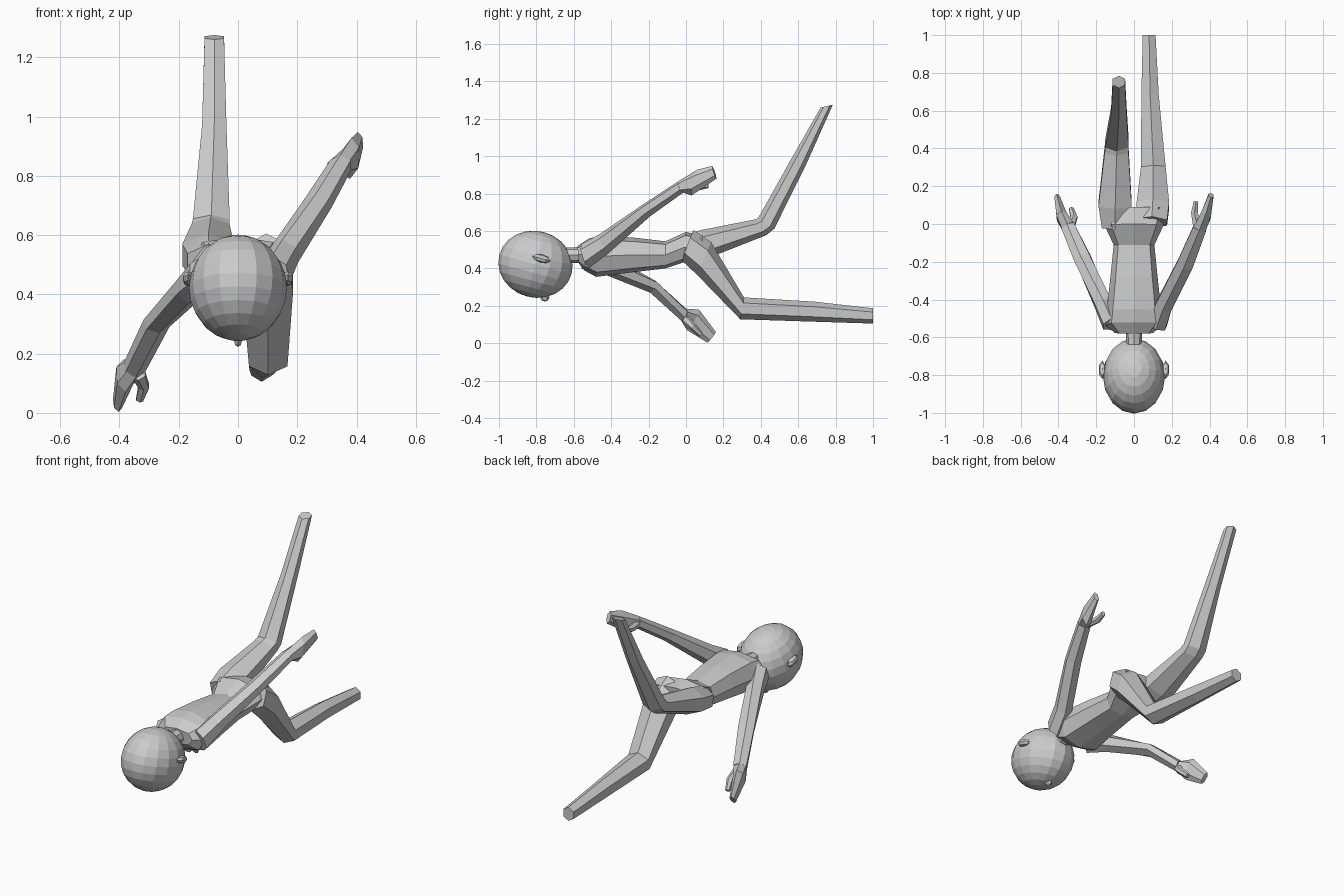
import bpy, bmesh
from math import cos, sin, pi, radians
from mathutils import Vector, Matrix


def loft(name, rings, n=6, power=1.0):
    """Skin over rings; each ring = (upper edge point, lower edge point, half width)."""
    rings = [(Vector(a), Vector(b), w) for a, b, w in rings]
    mids = [(a + b) / 2 for a, b, w in rings]
    vmax = max(abs(sin(2 * pi * k / n)) for k in range(n))
    shape = lambda t: (1 if t >= 0 else -1) * abs(t) ** power
    bm = bmesh.new()
    loops = []
    for i, (a, b, w) in enumerate(rings):
        tangent = mids[min(i + 1, len(mids) - 1)] - mids[max(i - 1, 0)]
        up = (a - b) / 2
        side = up.cross(tangent).normalized() * w
        loops.append([bm.verts.new(mids[i] + up * shape(cos(2 * pi * k / n))
                                   + side * shape(sin(2 * pi * k / n) / vmax))
                      for k in range(n)])
    for p, q in zip(loops, loops[1:]):
        for k in range(n):
            bm.faces.new((p[k], p[(k + 1) % n], q[(k + 1) % n], q[k]))
    bm.faces.new(loops[0])
    bm.faces.new(loops[-1])
    return finish(name, bm)


def finish(name, bm):
    bmesh.ops.recalc_face_normals(bm, faces=bm.faces)
    mesh = bpy.data.meshes.new(name)
    bm.to_mesh(mesh)
    bm.free()
    obj = bpy.data.objects.new(name, mesh)
    bpy.context.collection.objects.link(obj)
    return obj


def ball(name, centre, radii, tilt, segs, rows):
    bm = bmesh.new()
    m = (Matrix.Translation(centre) @ Matrix.Rotation(radians(tilt), 4, 'X')
         @ Matrix.Diagonal((*radii, 1)))
    bmesh.ops.create_uvsphere(bm, u_segments=segs, v_segments=rows, radius=1, matrix=m)
    return finish(name, bm)


def flat(x, rows):
    """Rings given as side-view edges (y, z), (y, z) and half width around x."""
    return [((x + dx, *a), (x + dx, *b), w) for dx, a, b, w in rows]


# Head with ears and nose
ball("head", (0, -.805, .422), (.165, .2, .178), -15, 16, 12)
for s in (-1, 1):
    ball("ear", (s * .168, -.772, .453), (.02, .05, .022), -15, 6, 4)
ball("nose", (0, -.755, .245), (.016, .025, .022), 0, 6, 4)

# Neck and torso
loft("neck", flat(0, [(0, (-.69, .51), (-.69, .43), .04),
                      (0, (-.54, .515), (-.54, .43), .045)]), 8)
loft("torso", flat(0, [
    (0, (-.58, .52), (-.575, .43), .10),
    (0, (-.52, .56), (-.545, .39), .155),
    (0, (-.45, .575), (-.48, .355), .145),
    (0, (-.28, .565), (-.28, .38), .125),
    (0, (-.11, .545), (-.11, .40), .108),
    (0, (0, .595), (-.02, .43), .155),
    (0, (.09, .575), (.08, .45), .165)]), 8, .75)

# Legs: one kicked up, one kicked back
loft("raised_leg", flat(-.09, [
    (-.01, (-.03, .57), (0, .44), .07),
    (-.01, (.08, .605), (.13, .46), .088),
    (-.002, (.36, .66), (.43, .578), .063),
    (0, (.385, .668), (.472, .612), .062),
    (.01, (.56, .98), (.64, .95), .041),
    (.01, (.72, 1.26), (.785, 1.275), .033)]))
loft("lower_leg_back", flat(.09, [
    (.005, (.04, .605), (-.02, .44), .08),
    (.01, (.135, .54), (.06, .365), .086),
    (.012, (.31, .245), (.29, .128), .065),
    (-.005, (.69, .222), (.66, .116), .046),
    (-.01, (1, .187), (1, .105), .034)]))

# Raised arm, hand and thumb
loft("raised_arm", [
    ((.115, -.56, .53), (.135, -.52, .40), .045),
    ((.15, -.46, .585), (.165, -.41, .485), .045),
    ((.26, -.24, .735), (.28, -.19, .68), .044),
    ((.345, -.035, .87), (.35, -.015, .805), .036)])
loft("raised_hand", [
    ((.345, -.035, .87), (.35, -.015, .805), .034),
    ((.383, .06, .928), (.378, .03, .79), .028),
    ((.405, .14, .948), (.41, .163, .88), .014)])
loft("raised_thumb", [
    ((.335, -.01, .855), (.335, -.01, .81), .022),
    ((.32, .06, .855), (.32, .06, .815), .018),
    ((.328, .12, .86), (.328, .12, .83), .012)])

# Lowered arm, hand and thumb
loft("lowered_arm", [
    ((-.12, -.50, .53), (-.12, -.56, .40), .045),
    ((-.165, -.40, .465), (-.165, -.44, .37), .045),
    ((-.285, -.165, .335), (-.265, -.19, .27), .044),
    ((-.355, 0, .185), (-.345, -.025, .12), .036)])
loft("lowered_hand", [
    ((-.355, 0, .185), (-.345, -.025, .12), .034),
    ((-.385, .07, .18), (-.38, .005, .07), .028),
    ((-.41, .16, .06), (-.403, .115, .003), .014)])
loft("lowered_thumb", [
    ((-.335, .01, .15), (-.335, -.02, .11), .022),
    ((-.318, .05, .105), (-.318, .02, .075), .018),
    ((-.332, .09, .055), (-.332, .07, .035), .012)])
